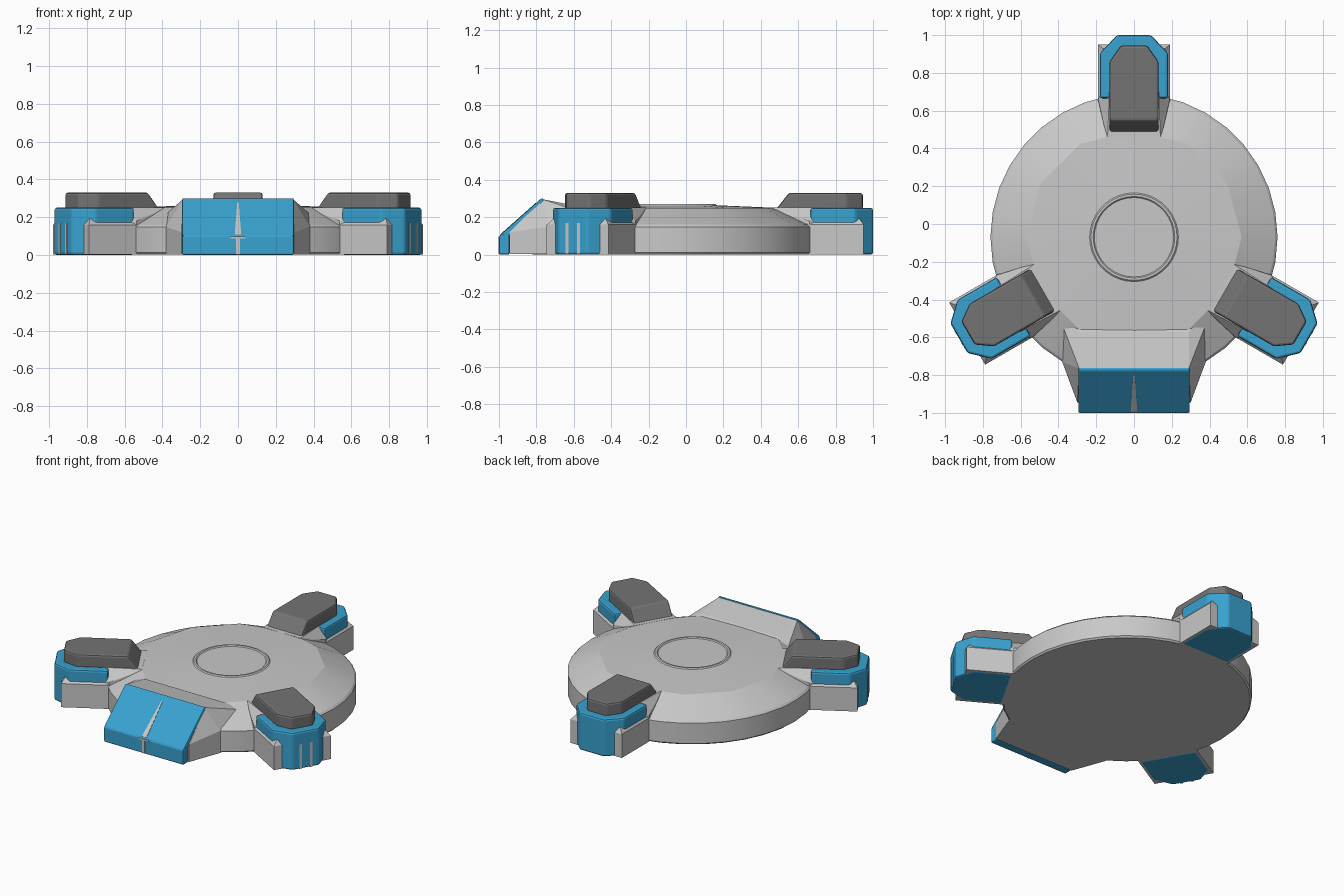
import bpy, bmesh, math
from mathutils import Matrix, Vector

if "Cube" in bpy.data.objects:
    bpy.data.objects.remove(bpy.data.objects["Cube"])

CY = -0.07  # disc centre in y


def material(name, rgb):
    m = bpy.data.materials.new(name)
    m.diffuse_color = (*rgb, 1)
    m.use_nodes = True
    m.node_tree.nodes["Principled BSDF"].inputs["Base Color"].default_value = m.diffuse_color
    return m


GREY = material("light grey", (0.58, 0.58, 0.58))
DARK = material("dark grey", (0.175, 0.175, 0.175))
BLUE = material("blue", (0.04, 0.36, 0.63))


def finish(name, bm, mat, bevel=0, matrix=None):
    bmesh.ops.recalc_face_normals(bm, faces=bm.faces)
    me = bpy.data.meshes.new(name)
    bm.to_mesh(me)
    bm.free()
    me.materials.append(mat)
    ob = bpy.data.objects.new(name, me)
    bpy.context.collection.objects.link(ob)
    if matrix:
        ob.matrix_world = matrix
    if bevel:
        mod = ob.modifiers.new("bevel", 'BEVEL')
        mod.width = bevel
        mod.segments = 2
        mod.limit_method = 'ANGLE'
        mod.angle_limit = math.radians(35)
    return ob


def hull(name, half, mat, bevel=0, matrix=None):
    """Convex solid from points mirrored in x."""
    bm = bmesh.new()
    for x, y, z in half:
        bm.verts.new((x, y, z))
        if abs(x) > 1e-6:
            bm.verts.new((-x, y, z))
    res = bmesh.ops.convex_hull(bm, input=bm.verts)
    junk = [g for g in res["geom_interior"] if isinstance(g, bmesh.types.BMVert)]
    bmesh.ops.delete(bm, geom=junk, context='VERTS')
    bmesh.ops.dissolve_limit(bm, angle_limit=0.01, verts=bm.verts, edges=bm.edges)
    return finish(name, bm, mat, bevel, matrix)


# Round base: 36-sided wall, faceted shoulder running into a 12-sided top
N = 36
SECTION = [(0.75, 0.002, 0), (0.76, 0.012, 0), (0.76, 0.148, 0), (0.748, 0.16, 0),
           (0.57, 0.25, 1), (0.235, 0.264, 0), (0.228, 0.270, 0), (0.216, 0.270, 0),
           (0.21, 0.264, 0)]
bm = bmesh.new()
rings = []
for r, z, faceted in SECTION:
    ring = []
    for i in range(N):
        a = 2 * math.pi * i / N
        rr = r
        if faceted:
            rr = r * math.cos(math.pi / 12) / math.cos(a % (math.pi / 6) - math.pi / 12)
        ring.append(bm.verts.new((rr * math.cos(a), rr * math.sin(a) + CY, z)))
    rings.append(ring)
for a, b in zip(rings, rings[1:]):
    for i in range(N):
        j = (i + 1) % N
        bm.faces.new((a[i], a[j], b[j], b[i]))
bm.faces.new(rings[0][::-1])
bm.faces.new(rings[-1])
disc = finish("round_base", bm, GREY)
bpy.context.view_layer.objects.active = disc
disc.select_set(True)
bpy.ops.object.shade_smooth_by_angle(angle=math.radians(11))

# Three arms, drawn pointing to +y and turned about the disc centre
for label, deg in (("back", 0), ("left", 120), ("right", 240)):
    m = (Matrix.Translation((0, CY, 0)) @ Matrix.Rotation(math.radians(deg), 4, 'Z')
         @ Matrix.Translation((0, -CY, 0)))
    hull(label + "_arm_block",
         [(0.19, y, z) for y in (0.5, 0.95) for z in (0.002, 0.16)]
         + [(0.165, 0.5, 0.19), (0.165, 0.93, 0.19)], GREY, 0, m)
    hull(label + "_arm_neck",
         [(0.14, 0.46, 0.252), (0.13, 0.70, 0.252), (0.19, 0.66, 0.18), (0.145, 0.46, 0.24),
          (0.19, 0.66, 0.005), (0.15, 0.46, 0.005), (0.17, 0.70, 0.18)], GREY, 0, m)
    outline = [(0.18, 0.665), (0.18, 0.905), (0.09, 1.0)]
    hull(label + "_arm_blue_cap",
         [(x, y, z) for x, y in outline for z in (0, 0.25)], BLUE, 0.012, m)
    hull(label + "_arm_pad",
         [(0.13, 0.48, 0.24), (0.13, 0.86, 0.24), (0.07, 0.945, 0.24),
          (0.13, 0.55, 0.33), (0.13, 0.86, 0.33), (0.07, 0.945, 0.33)], DARK, 0.012, m)
    if deg:  # narrow grey slits on the outer end
        for s in (-1, 1):
            hull(label + "_arm_slit",
                 [(0.009, y, z) for y in (0.995, 1.002) for z in (0.003, 0.17)],
                 GREY, 0, m @ Matrix.Translation((0.035 * s, 0, 0)))

# Front ramp: grey flanked body with a blue sloping plate
hull("ramp_body",
     [(0.29, -0.765, 0.296), (0.29, -0.57, 0.258), (0.30, -0.945, 0.003),
      (0.30, -0.945, 0.12), (0.38, -0.73, 0.003), (0.38, -0.73, 0.15),
      (0.40, -0.48, 0.20), (0.40, -0.48, 0.003)], GREY)
hull("ramp_blue_front",
     [(0.295, -1.0, 0), (0.295, -1.0, 0.10), (0.295, -0.945, 0), (0.295, -0.945, 0.13)],
     BLUE, 0.008)
hull("ramp_blue_slope",
     [(0.295, -1.0, 0.10), (0.295, -0.775, 0.30), (0.295, -0.76, 0.30),
      (0.295, -0.76, 0.285), (0.295, -0.945, 0.10)], BLUE, 0.008)


# Thin grey split line down the ramp plate
def on_slope(t, lift):
    p = Vector((-1.0, 0.10)).lerp(Vector((-0.775, 0.30)), t) + Vector((-0.66, 0.75)) * lift
    return p.x, p.y


hull("ramp_split_upper",
     [(w, *on_slope(t, k)) for w, t in ((0.017, 0.04), (0.004, 0.88))
      for k in (-0.003, 0.002)], GREY)
hull("ramp_split_lower",
     [(0.01, y, z) for y in (-1.0015, -0.997) for z in (0.003, 0.09)], GREY)
hull("ramp_split_bar",
     [(0.04, y, z) for y in (-1.0015, -0.99) for z in (0.088, 0.098)], GREY)
